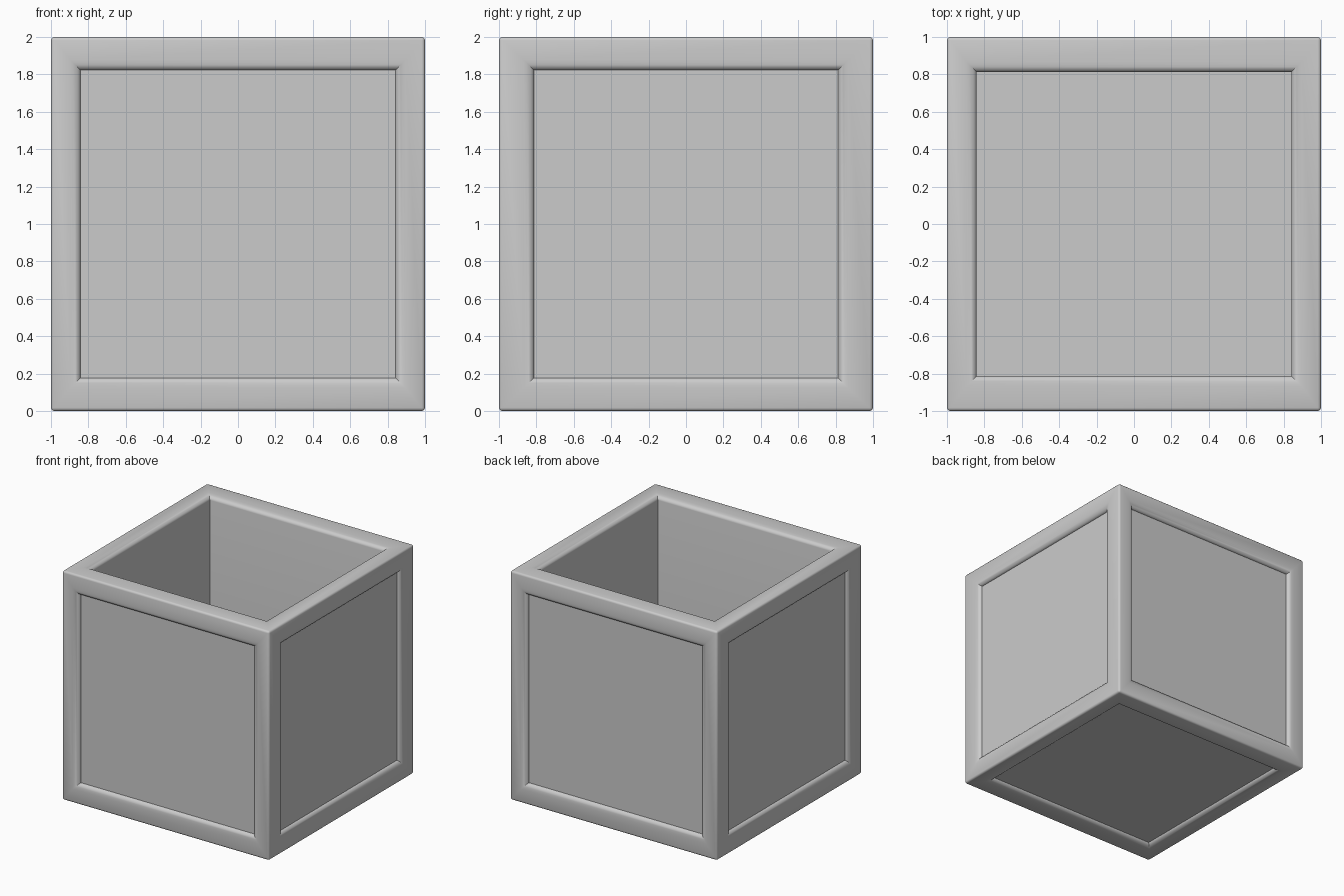
import bpy, bmesh, math
from mathutils import Vector

if "Cube" in bpy.data.objects:
    bpy.data.objects.remove(bpy.data.objects["Cube"])

HALF = Vector((0.842, 0.813, 0.823))   # half sizes of the recessed panels
LIP_WIDTH, LIP_DEPTH, STEPS = 0.055, 0.035, 6
FLOOR = -0.82

bm = bmesh.new()
bmesh.ops.create_cube(bm, size=2.0)

# softly rounded outer edges
bmesh.ops.bevel(bm, geom=bm.edges[:], offset=0.018, segments=3,
                profile=0.5, affect='EDGES')
bm.normal_update()
sides = [f for f in bm.faces if f.calc_area() > 2.0]


def ring(face, axis, sign, grow, level):
    """Inset the face, then place its corners on a rectangle at a level."""
    bmesh.ops.inset_individual(bm, faces=[face], thickness=0.001)
    for v in face.verts:
        for i in range(3):
            if i == axis:
                v.co[i] = sign * level
            else:
                v.co[i] = math.copysign(HALF[i] + grow, v.co[i])


# rounded inner lip and recessed panel on each side
for face in sides:
    n = face.normal.copy()
    axis = max(range(3), key=lambda i: abs(n[i]))
    sign = 1 if n[axis] > 0 else -1
    for k in range(STEPS + 1):
        a = math.pi / 2 * k / STEPS
        ring(face, axis, sign, LIP_WIDTH * (1 - math.sin(a)),
             1 - LIP_DEPTH * (1 - math.cos(a)))
    # open cavity below the top rim
    if axis == 2 and sign > 0:
        ring(face, axis, sign, 0.0, FLOOR)

bmesh.ops.recalc_face_normals(bm, faces=bm.faces[:])
bmesh.ops.translate(bm, verts=bm.verts[:], vec=(0, 0, 1))

mesh = bpy.data.meshes.new("open_box")
bm.to_mesh(mesh)
bm.free()
box = bpy.data.objects.new("open_box", mesh)
bpy.context.collection.objects.link(box)
bpy.context.view_layer.objects.active = box
box.select_set(True)
bpy.ops.object.shade_smooth_by_angle(angle=math.radians(35))
